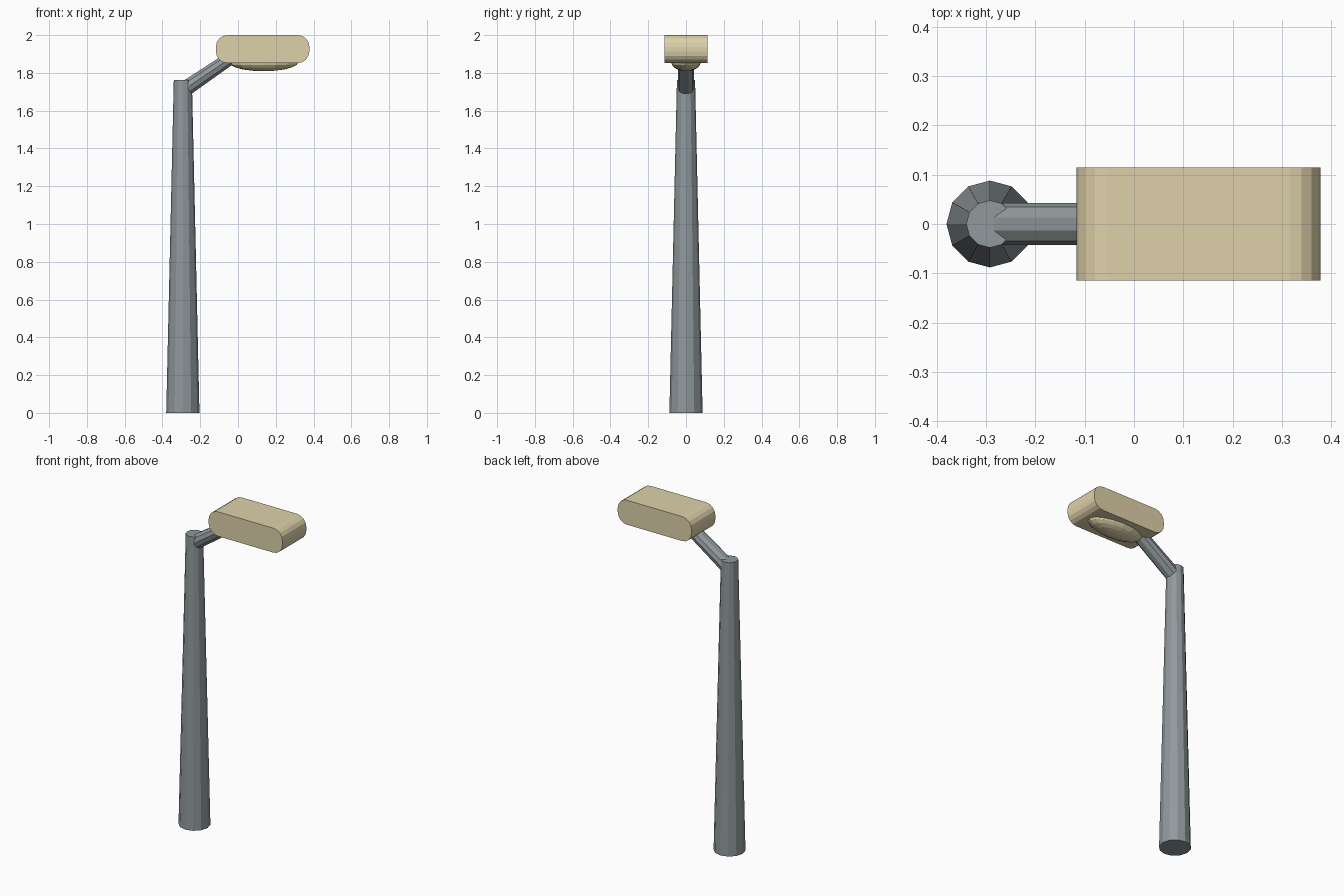
import bpy, bmesh, math
from mathutils import Vector, Matrix

if "Cube" in bpy.data.objects:
    bpy.data.objects.remove(bpy.data.objects["Cube"])


def material(name, rgb):
    m = bpy.data.materials.new(name)
    m.diffuse_color = (*rgb, 1)
    m.use_nodes = True
    m.node_tree.nodes["Principled BSDF"].inputs["Base Color"].default_value = m.diffuse_color
    return m


METAL = material("blue_grey_metal", (0.28, 0.32, 0.335))
CREAM = material("cream", (0.73, 0.64, 0.40))


def finish(bm, name, mat):
    bmesh.ops.recalc_face_normals(bm, faces=bm.faces)
    mesh = bpy.data.meshes.new(name)
    bm.to_mesh(mesh)
    bm.free()
    mesh.materials.append(mat)
    ob = bpy.data.objects.new(name, mesh)
    bpy.context.collection.objects.link(ob)
    return ob


# Tapered twelve-sided pole
bm = bmesh.new()
bmesh.ops.create_cone(bm, cap_ends=True, segments=12, radius1=0.088, radius2=0.048,
                      depth=1.762, matrix=Matrix.Translation((-0.292, 0, 0.881)))
finish(bm, "pole", METAL)

# Slanted ten-sided arm, slightly flattened toward the lamp head
start, end = Vector((-0.27, 0, 1.722)), Vector((-0.03, 0, 1.885))
along = (end - start).normalized()
across = Vector((-along.z, 0, along.x))
bm = bmesh.new()
rings = []
for centre, thickness in ((start, 0.043), (end, 0.036)):
    rings.append([bm.verts.new(centre + across * thickness * math.sin(a) + Vector((0, 0.043 * math.cos(a), 0)))
                  for a in (math.tau * i / 10 for i in range(10))])
for i in range(10):
    j = (i + 1) % 10
    bm.faces.new((rings[0][i], rings[0][j], rings[1][j], rings[1][i]))
for ring in rings:
    bm.faces.new(ring)
finish(bm, "arm", METAL)

# Lamp head: rounded rectangle profile extruded front to back
x0, x1, z0, z1, r, steps = -0.117, 0.378, 1.852, 2.0, 0.062, 4
corners = ((x1 - r, z1 - r), (x0 + r, z1 - r), (x0 + r, z0 + r), (x1 - r, z0 + r))
bm = bmesh.new()
profile = []
for k, (cx, cz) in enumerate(corners):
    for s in range(steps + 1):
        a = math.pi / 2 * (k + s / steps)
        profile.append(bm.verts.new((cx + r * math.cos(a), -0.114, cz + r * math.sin(a))))
face = bm.faces.new(profile)
extruded = bmesh.ops.extrude_face_region(bm, geom=[face], use_keep_orig=True)
bmesh.ops.translate(bm, vec=(0, 0.228, 0),
                    verts=[v for v in extruded["geom"] if isinstance(v, bmesh.types.BMVert)])
finish(bm, "lamp_head", CREAM)

# Bulging lens under the head
bm = bmesh.new()
bmesh.ops.create_uvsphere(bm, u_segments=16, v_segments=10, radius=1,
                          matrix=Matrix.Translation((0.135, 0, 1.857))
                          @ Matrix.Diagonal((0.185, 0.078, 0.048, 1)))
finish(bm, "lens", CREAM)
